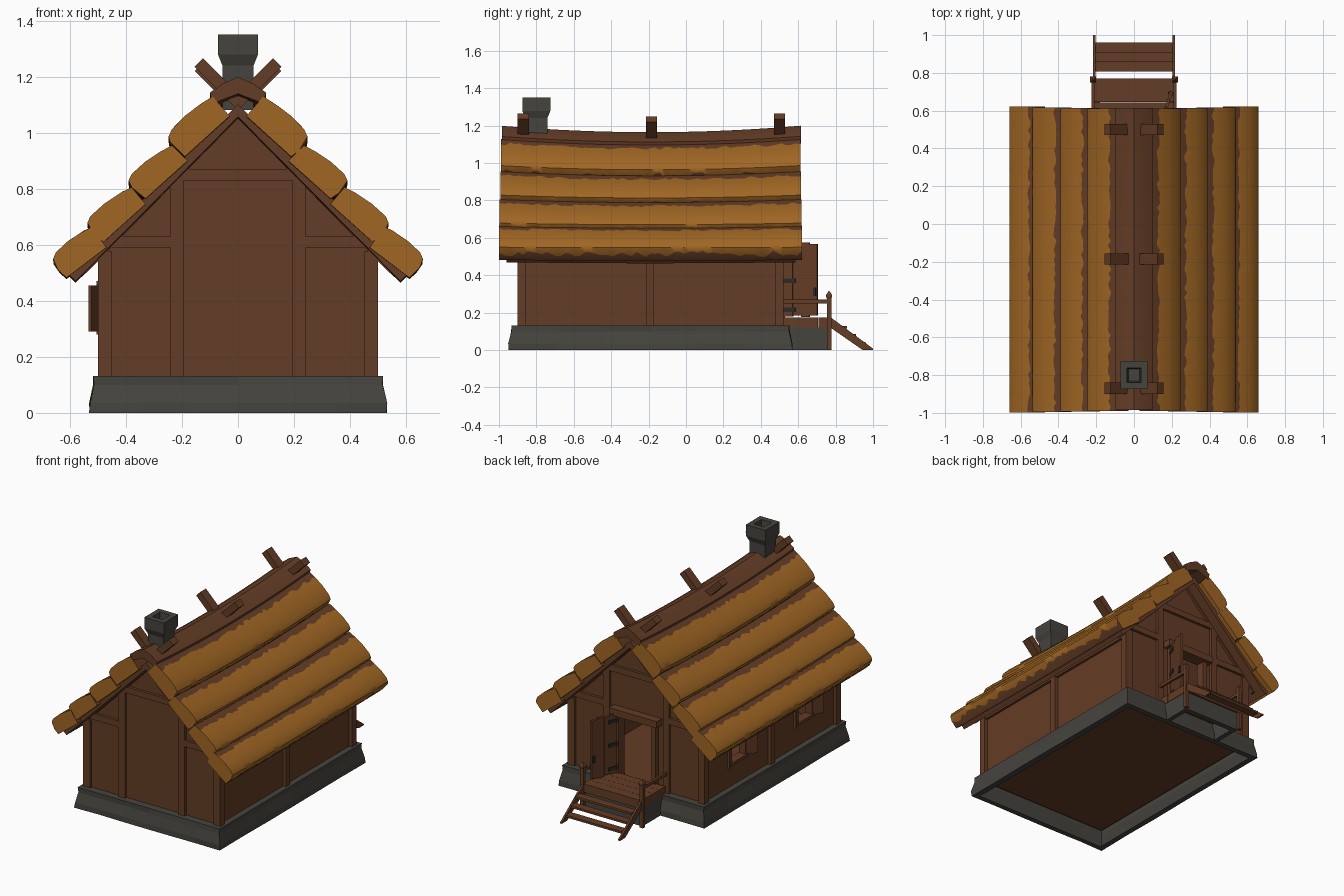
import bpy, bmesh, math, random
from mathutils import Vector

if "Cube" in bpy.data.objects:
    bpy.data.objects.remove(bpy.data.objects["Cube"])
random.seed(4)


def material(name, rgb):
    m = bpy.data.materials.new(name)
    m.diffuse_color = (*rgb, 1)
    m.use_nodes = True
    m.node_tree.nodes["Principled BSDF"].inputs["Base Color"].default_value = m.diffuse_color
    return m


TIMBER = material("timber brown", (0.127, 0.046, 0.019))
THATCH = material("thatch gold", (0.352, 0.133, 0.017))
STONE = material("stone grey", (0.060, 0.057, 0.048))
IRON = material("dark iron", (0.026, 0.024, 0.022))


def make(name, verts, faces, mats, index=None):
    me = bpy.data.meshes.new(name)
    me.from_pydata([tuple(v) for v in verts], [], faces)
    for m in mats:
        me.materials.append(m)
    if index:
        me.polygons.foreach_set("material_index", index)
    bm = bmesh.new()
    bm.from_mesh(me)
    bmesh.ops.recalc_face_normals(bm, faces=bm.faces)
    bm.to_mesh(me)
    bm.free()
    ob = bpy.data.objects.new(name, me)
    bpy.context.collection.objects.link(ob)
    return ob


def loft(name, rings, mats, caps=True, rule=None, cap_mat=0):
    """Join equal closed rings; rule(segment) gives the material index."""
    n = len(rings[0])
    verts = [v for r in rings for v in r]
    faces, idx = [], []
    for i in range(len(rings) - 1):
        for j in range(n):
            k = (j + 1) % n
            faces.append((i*n + j, i*n + k, (i+1)*n + k, (i+1)*n + j))
            idx.append(rule(j) if rule else 0)
    if caps:
        faces += [tuple(range(n)), tuple(range((len(rings)-1)*n, len(rings)*n))]
        idx += [cap_mat, cap_mat]
    return make(name, verts, faces, mats, idx)


def prism_y(name, pts, y0, y1, mat=TIMBER):
    return loft(name, [[(x, y, z) for x, z in pts] for y in (y0, y1)], [mat])


def prism_x(name, pts, x0, x1, mat=TIMBER):
    return loft(name, [[(x, y, z) for y, z in pts] for x in (x0, x1)], [mat])


def box(name, x0, x1, y0, y1, z0, z1, mat=TIMBER):
    return prism_y(name, [(x0, z0), (x1, z0), (x1, z1), (x0, z1)], y0, y1, mat)


def slab(name, a, b, z0, z1, t, mat=TIMBER):
    """Upright board from plan point a to plan point b."""
    a, b = Vector(a), Vector(b)
    d = (b - a).normalized()
    n = Vector((-d.y, d.x)) * t / 2
    plan = [a + n, b + n, b - n, a - n]
    return loft(name, [[(p.x, p.y, z) for p in plan] for z in (z0, z1)], [mat])


def sag(x, y):
    return -0.035 * (1 - ((y + 0.19) / 0.81) ** 2) * (1 - min(abs(x) / 0.7, 1))


def steps(y0, y1, n):
    return [y0 + (y1 - y0) * i / n for i in range(n + 1)]


# Stone foundation ring, open underneath
def outline(hx, hy, z, jit):
    n = 6
    c = [(-hx, -hy), (hx, -hy), (hx, hy), (-hx, hy)]
    ring = []
    for i in range(4):
        (ax, ay), (bx, by) = c[i], c[(i + 1) % 4]
        for k in range(n):
            f, j = k / n, 1 + random.uniform(-jit, jit)
            ring.append(((ax + (bx - ax) * f) * j, (ay + (by - ay) * f) * j - 0.19, z))
    return ring


loft("foundation", [outline(0.49, 0.72, 0, 0), outline(0.53, 0.757, 0, 0.004),
                    outline(0.53, 0.757, 0.035, 0.005), outline(0.515, 0.742, 0.1, 0.005),
                    outline(0.517, 0.742, 0.132, 0), outline(0.47, 0.69, 0.132, 0)], [STONE], caps=False)
box("floor", -0.49, 0.49, -0.9, 0.52, 0.11, 0.13)
for s in (-1, 1):
    box("porch_base_side", s*0.21, s*0.18, 0.54, 0.75, 0, 0.12, STONE)
box("porch_base_front", -0.21, 0.21, 0.72, 0.755, 0, 0.12, STONE)

# Hollow house shell with door and window openings
shell = prism_y("walls", [(-0.478, 0.12), (0.478, 0.12), (0.478, 0.57), (0, 1.06), (-0.478, 0.57)], -0.882, 0.502)
cutters = [prism_y("cut", [(-0.448, 0.14), (0.448, 0.14), (0.448, 0.555), (0, 1.015), (-0.448, 0.555)], -0.85, 0.47),
           box("cut", -0.12, 0.12, 0.45, 0.6, 0.145, 0.56)]
WINDOWS = (0.16, -0.53)
for c in WINDOWS:
    cutters.append(box("cut", -0.6, -0.42, c - 0.07, c + 0.07, 0.30, 0.45))
for c in cutters:
    m = shell.modifiers.new("opening", "BOOLEAN")
    m.operation, m.solver, m.object = "DIFFERENCE", "EXACT", c
dg = bpy.context.evaluated_depsgraph_get()
cut_mesh = bpy.data.meshes.new_from_object(shell.evaluated_get(dg))
shell.modifiers.clear()
shell.data = cut_mesh
for c in cutters:
    bpy.data.objects.remove(c)

# Timber frame on both gables and both side walls
for y0, y1 in ((-0.9, -0.87), (0.49, 0.52)):
    for s in (-1, 1):
        prism_y("gable_post", [(s*0.195, 0.13), (s*0.24, 0.13), (s*0.24, 0.83), (s*0.195, 0.88)], y0, y1)
        box("gable_side_beam", s*0.24, s*0.45, y0, y1, 0.59, 0.63)
        prism_y("gable_rafter", [(0, 1.08), (s*0.57, 0.50), (s*0.54, 0.50), (0, 1.05)], y0, y1)
    box("gable_cross_beam", -0.195, 0.195, y0, y1, 0.83, 0.87)
for s in (-1, 1):
    for y0, y1 in ((-0.9, -0.855), (-0.215, -0.17), (0.475, 0.52)):
        box("side_post", s*0.45, s*0.5, y0, y1, 0.13, 0.575)
    box("wall_plate", s*0.45, s*0.495, -0.89, 0.51, 0.53, 0.57)

# Roof boards under the thatch
smooth = []
for s in (-1, 1):
    prof = [(0, 1.105), (0.605, 0.495), (0.58, 0.47), (0, 1.06)]
    loft("roof_boards", [[(s*x, y, z + sag(x, y)) for x, z in prof] for y in steps(-0.96, 0.585, 12)], [TIMBER])

# Thatch tiers: outer top, outer bottom, inner bottom, inner top
TIERS = [((0.09, 1.13), (0.25, 0.99), (0.19, 0.915), (0.03, 1.06)),
         ((0.235, 0.955), (0.393, 0.832), (0.33, 0.765), (0.18, 0.90)),
         ((0.38, 0.805), (0.54, 0.682), (0.48, 0.61), (0.33, 0.745)),
         ((0.52, 0.665), (0.662, 0.553), (0.612, 0.482), (0.47, 0.59))]
for s in (-1, 1):
    for t, tier in enumerate(TIERS):
        a, b, c, d = (Vector(p) for p in tier)
        out = Vector((0.64, 0.77))
        rings = []
        for i, y in enumerate(steps(-0.99 - 0.003*t, 0.612 + 0.003*t, 64)):
            f = 0.21 + random.uniform(-0.05, 0.06)      # ragged upper edge
            g = 0.42 + random.uniform(-0.25, 0.25)      # ragged lower edge
            prof = [d, a, a.lerp(b, f) + out*0.008, a.lerp(b, 0.55) + out*0.013,
                    a.lerp(b, 0.88) + out*0.008, b - out*0.004, b.lerp(c, g) + Vector((0.006, -0.006)), c]
            rings.append([(s*p.x, y, p.y + sag(p.x, y)) for p in prof])
        smooth.append(loft("thatch_tier", rings, [THATCH, TIMBER],
                           rule=lambda j: 1 if j in (0, 1, 6) else 0))

# Ridge cap
half = [(0.055, 1.176), (0.1, 1.143), (0.09, 1.105)]
prof = [(0, 1.2)] + half + [(0, 1.14)] + [(-x, z) for x, z in reversed(half)]
smooth.append(loft("ridge_cap", [[(x, y, z + sag(x, y)) for x, z in prof] for y in steps(-0.985, 0.615, 16)], [TIMBER]))

# Crossed ridge sticks
for y, dz in ((0.5, 0), (-0.185, -0.015), (-0.87, 0)):
    for s in (-1, 1):
        pts = [(0.125, 1.265), (0.155, 1.235), (0.0, 1.08), (-0.03, 1.11)]
        prism_y("ridge_stick", [(s*x, z + dz) for x, z in pts], y - 0.03, y + 0.03)

# Chimney with flared, hollow top
levels = [(0.056, 1.08), (0.056, 1.24), (0.071, 1.278), (0.071, 1.35), (0.037, 1.35), (0.03, 1.27)]
loft("chimney", [[(-h, -0.8 - h*1.05, z), (h, -0.8 - h*1.05, z), (h, -0.8 + h*1.05, z), (-h, -0.8 + h*1.05, z)]
                 for h, z in levels], [STONE])

# Windows on the left wall: frame and open shutters
for c in WINDOWS:
    box("window_sill", -0.505, -0.45, c - 0.09, c + 0.09, 0.28, 0.30)
    box("window_lintel", -0.505, -0.45, c - 0.09, c + 0.09, 0.45, 0.47)
    for s in (-1, 1):
        box("window_jamb", -0.498, -0.45, c + s*0.07, c + s*0.088, 0.30, 0.45)
        slab("shutter", (-0.492, c + s*0.088), (-0.528, c + s*0.15), 0.29, 0.455, 0.013)

# Doorway frame and open plank door with iron hinges
for s in (-1, 1):
    box("door_jamb", s*0.12, s*0.15, 0.48, 0.53, 0.13, 0.56)
box("door_header", -0.175, 0.175, 0.48, 0.555, 0.56, 0.605)
hinge, tip = Vector((0.14, 0.53)), Vector((0.2, 0.705))
for i, (lo, hi) in enumerate(((0.18, 0.572), (0.185, 0.565), (0.178, 0.575), (0.184, 0.568))):
    slab("door_plank", hinge.lerp(tip, i/4), hinge.lerp(tip, (i + 0.98)/4), lo, hi, 0.016)
for z in (0.215, 0.37, 0.525):
    slab("door_hinge", hinge.lerp(tip, -0.04), hinge.lerp(tip, 0.33), z - 0.012, z + 0.012, 0.026, IRON)
slab("door_latch", hinge.lerp(tip, 0.88), hinge.lerp(tip, 0.96), 0.29, 0.335, 0.03, IRON)

# Porch platform, railings and steps
for i in range(4):
    y = 0.52 + i*0.0625
    box("porch_plank", -0.213, 0.213, y, y + 0.0615, 0.12, 0.175)
for s in (-1, 1):
    x = s*0.217
    levels = [(0.012, 0), (0.012, 0.275), (0.016, 0.285), (0.016, 0.295), (0.003, 0.315)]
    loft("rail_post", [[(x - h, 0.765 - h, z), (x + h, 0.765 - h, z), (x + h, 0.765 + h, z), (x - h, 0.765 + h, z)]
                       for h, z in levels], [TIMBER])
    box("hand_rail", x - 0.008, x + 0.008, 0.515, 0.765, 0.25, 0.27)
    prism_x("stair_stringer", [(0.765, 0.175), (0.78, 0.17), (1.0, 0.008), (1.0, 0), (0.945, 0), (0.765, 0.125)],
            s*0.205, s*0.218)
for y, z in ((0.835, 0.128), (0.885, 0.085), (0.935, 0.042)):
    box("stair_tread", -0.206, 0.206, y - 0.028, y + 0.025, z - 0.014, z)

# Smooth shading on the rolled roof parts
bpy.ops.object.select_all(action="DESELECT")
for ob in smooth:
    ob.select_set(True)
bpy.context.view_layer.objects.active = smooth[0]
bpy.ops.object.shade_smooth_by_angle(angle=math.radians(40))
